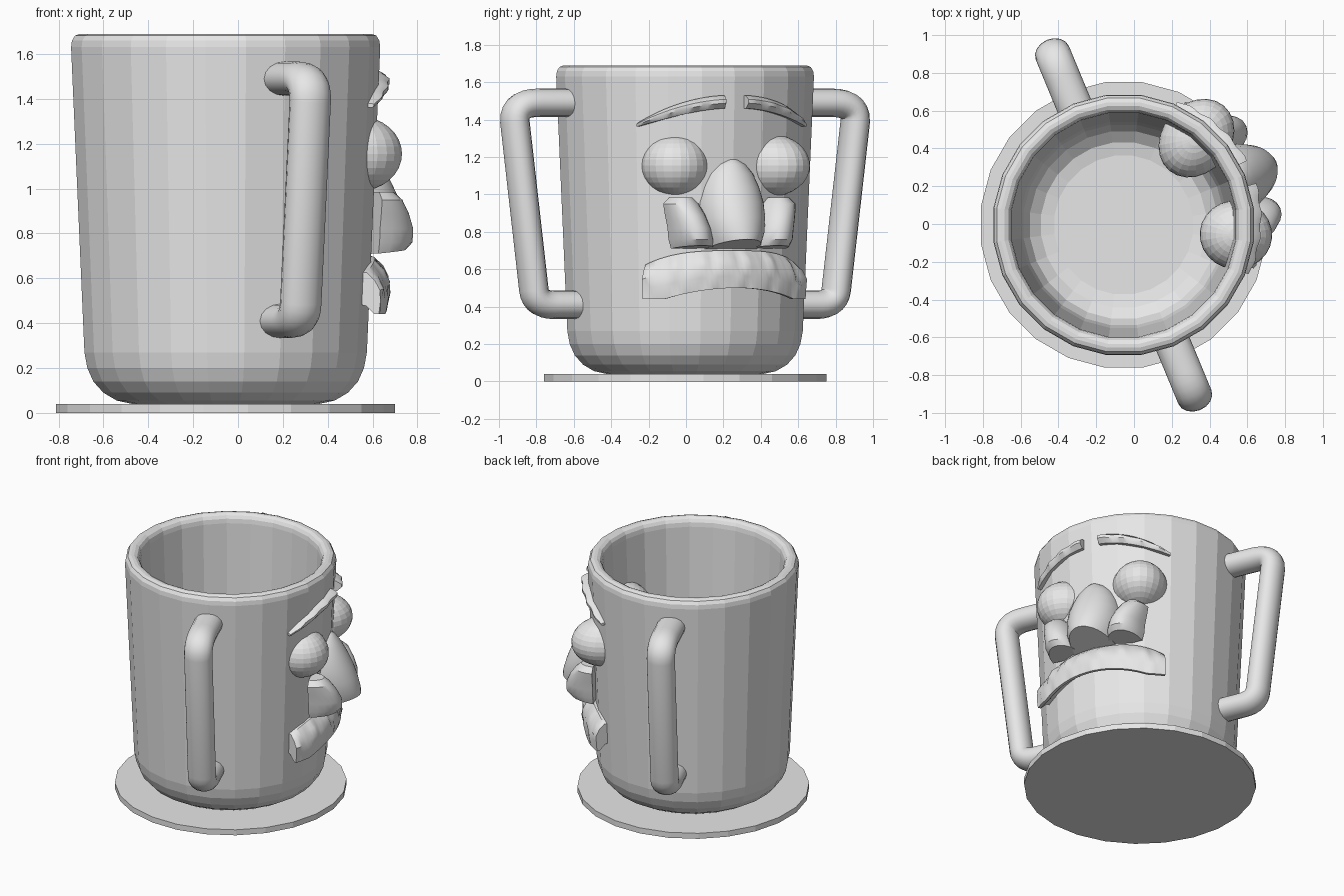
import bpy, bmesh
from math import sin, cos, pi, radians
from mathutils import Vector

cube = bpy.data.objects.get("Cube")
if cube:
    bpy.data.objects.remove(cube, do_unlink=True)

AXIS = (-0.055, -0.005, 0)   # mug axis
TURN = radians(22.5)         # the face looks along local +x
SIDES = 24

clay = bpy.data.materials.new("light_grey")
clay.diffuse_color = (0.8, 0.8, 0.8, 1)
clay.use_nodes = True
clay.node_tree.nodes["Principled BSDF"].inputs["Base Color"].default_value = (0.8, 0.8, 0.8, 1)


def finish(name, bm):
    bmesh.ops.recalc_face_normals(bm, faces=bm.faces)
    mesh = bpy.data.meshes.new(name)
    bm.to_mesh(mesh)
    bm.free()
    mesh.materials.append(clay)
    obj = bpy.data.objects.new(name, mesh)
    obj.location = AXIS
    obj.rotation_euler.z = TURN
    bpy.context.collection.objects.link(obj)
    return obj


def loft(name, rings):
    """Skin closed rings of points and cap both ends."""
    bm = bmesh.new()
    rows = [[bm.verts.new(p) for p in ring] for ring in rings]
    n = len(rows[0])
    for a, b in zip(rows, rows[1:]):
        for i in range(n):
            j = (i + 1) % n
            bm.faces.new((a[i], a[j], b[j], b[i]))
    bm.faces.new(rows[0])
    bm.faces.new(rows[-1])
    return finish(name, bm)


def smooth(obj, angle):
    bpy.ops.object.select_all(action='DESELECT')
    obj.select_set(True)
    bpy.context.view_layer.objects.active = obj
    bpy.ops.object.shade_smooth_by_angle(angle=radians(angle))


def polar(r, a, z):
    return Vector((r * cos(a), r * sin(a), z))


def lathe(name, profile):
    return loft(name, [[polar(r, 2 * pi * i / SIDES, z) for i in range(SIDES)]
                       for r, z in profile])


def bezier(p, q, s, steps):
    """Quadratic bend from p to s, pulled towards q."""
    return [p.lerp(q, k / steps).lerp(q.lerp(s, k / steps), k / steps)
            for k in range(steps + 1)]


# Saucer and hollow mug
lathe("saucer", [(0.762, 0), (0.762, 0.04)])
mug_profile = [(0.42, 0.04), (0.49, 0.055), (0.55, 0.09), (0.595, 0.14), (0.622, 0.2),
               (0.635, 0.27), (0.695, 1.63), (0.691, 1.66), (0.677, 1.682), (0.655, 1.69),
               (0.635, 1.69), (0.615, 1.68), (0.603, 1.66), (0.598, 1.63),
               (0.55, 0.34), (0.535, 0.25), (0.5, 0.18), (0.44, 0.135), (0.37, 0.12)]
lathe("mug", mug_profile)


# Bent handles, oval in section
def handle(name, side):
    path = [Vector((0.63, 1.49))]
    path += bezier(Vector((0.85, 1.49)), Vector((0.99, 1.49)), Vector((0.985, 1.39)), 7)
    path += bezier(Vector((0.875, 0.49)), Vector((0.865, 0.41)), Vector((0.76, 0.41)), 7)
    path.append(Vector((0.59, 0.41)))
    rings = []
    for k, p in enumerate(path):
        d = (path[min(k + 1, len(path) - 1)] - path[max(k - 1, 0)]).normalized()
        across = Vector((-d.y, d.x))
        ring = []
        for i in range(16):
            a = 2 * pi * i / 16
            q = p + across * (0.076 * cos(a))
            ring.append((0.095 * sin(a), side * q.x, q.y))
        rings.append(ring)
    smooth(loft(name, rings), 30)


# Eyeballs set through the wall
def eye(name, side, reach, depth):
    bm = bmesh.new()
    bmesh.ops.create_uvsphere(bm, u_segments=24, v_segments=16, radius=1)
    a = side * radians(27.5)
    bmesh.ops.scale(bm, vec=(depth, 0.182, 0.166), verts=bm.verts)
    for v in bm.verts:
        x, y, z = v.co
        v.co = Vector(((x + reach) * cos(a) - y * sin(a),
                       (x + reach) * sin(a) + y * cos(a), z + 1.155))
    finish(name, bm)


# Upright lump on the face: levels are (z, sideways, half width, front)
def lump(name, side, back, levels, tilt=0.0, n=20):
    rings = []
    for k, (z, mid, half, front) in enumerate(levels):
        ring = []
        for i in range(n + 1):
            a = -pi / 2 + pi * i / n
            x = back + (front - back) * cos(a) ** 0.9 if abs(cos(a)) > 1e-6 else back
            lift = tilt * (x - back) if k == 0 else 0
            ring.append((x, side * (mid + half * sin(a)), z + lift))
        rings.append(ring)
    return loft(name, rings)


smooth(lump("nose", 1, 0.6, [
    (0.7, 0, 0.15, 0.875), (0.8, 0, 0.175, 0.872), (0.88, 0, 0.184, 0.85),
    (0.96, 0, 0.18, 0.82), (1.04, 0, 0.16, 0.78), (1.11, 0, 0.13, 0.74),
    (1.16, 0, 0.09, 0.705), (1.185, 0, 0.05, 0.68), (1.192, 0, 0.015, 0.66)], 0.22), 35)


# Strips wrapped around the wall: section(u) gives (radius, height) points
def strip(name, start, end, steps, section):
    rings = []
    for k in range(steps + 1):
        u = k / steps
        a = radians(start + (end - start) * u)
        rings.append([polar(r, a, z) for r, z in section(u)])
    return loft(name, rings)


def brow_section(u):
    top = 1.53 - 0.02 * u - 0.13 * u * u
    thick = 0.07 - 0.052 * u ** 3
    front = 0.735 - 0.02 * u + 0.005 * sin(24 * u)
    return [(0.65, top), (0.7, top), (front, top - thick * 0.3),
            (front, top - thick * 0.6), (0.705, top - thick), (0.65, top - thick)]


def moustache_section(u):
    s = abs(2 * u - 1)
    top = 0.7 - 0.075 * s ** 3
    low = 0.44 + 0.06 * max(0, 1 - 1.7 * s * s)
    ripple = 0.007 * sin(46 * u) + 0.004 * sin(81 * u)
    h = top - low
    return [(0.61, top), (0.665, top), (0.7 + ripple, top - h * 0.18),
            (0.725 + ripple, top - h * 0.42), (0.728 - ripple, top - h * 0.68),
            (0.72, low), (0.7, low), (0.66, low + h * 0.2), (0.61, low + h * 0.25)]


smooth(strip("moustache", -41, 41, 48, moustache_section), 40)

for label, side in (("left", 1), ("right", -1)):
    handle(label + "_handle", side)
    smooth(lump(label + "_nostril", side, 0.6, [
        (0.71, 0.22, 0.11, 0.77), (0.76, 0.23, 0.115, 0.8), (0.82, 0.24, 0.11, 0.8),
        (0.89, 0.26, 0.105, 0.77), (0.95, 0.28, 0.095, 0.73),
        (0.985, 0.28, 0.06, 0.69)], 0.1, 12), 35)
    smooth(strip(label + "_eyebrow", side * 5, side * 44, 20, brow_section), 40)
eye("left_eye", 1, 0.6, 0.225)
eye("right_eye", -1, 0.597, 0.192)
